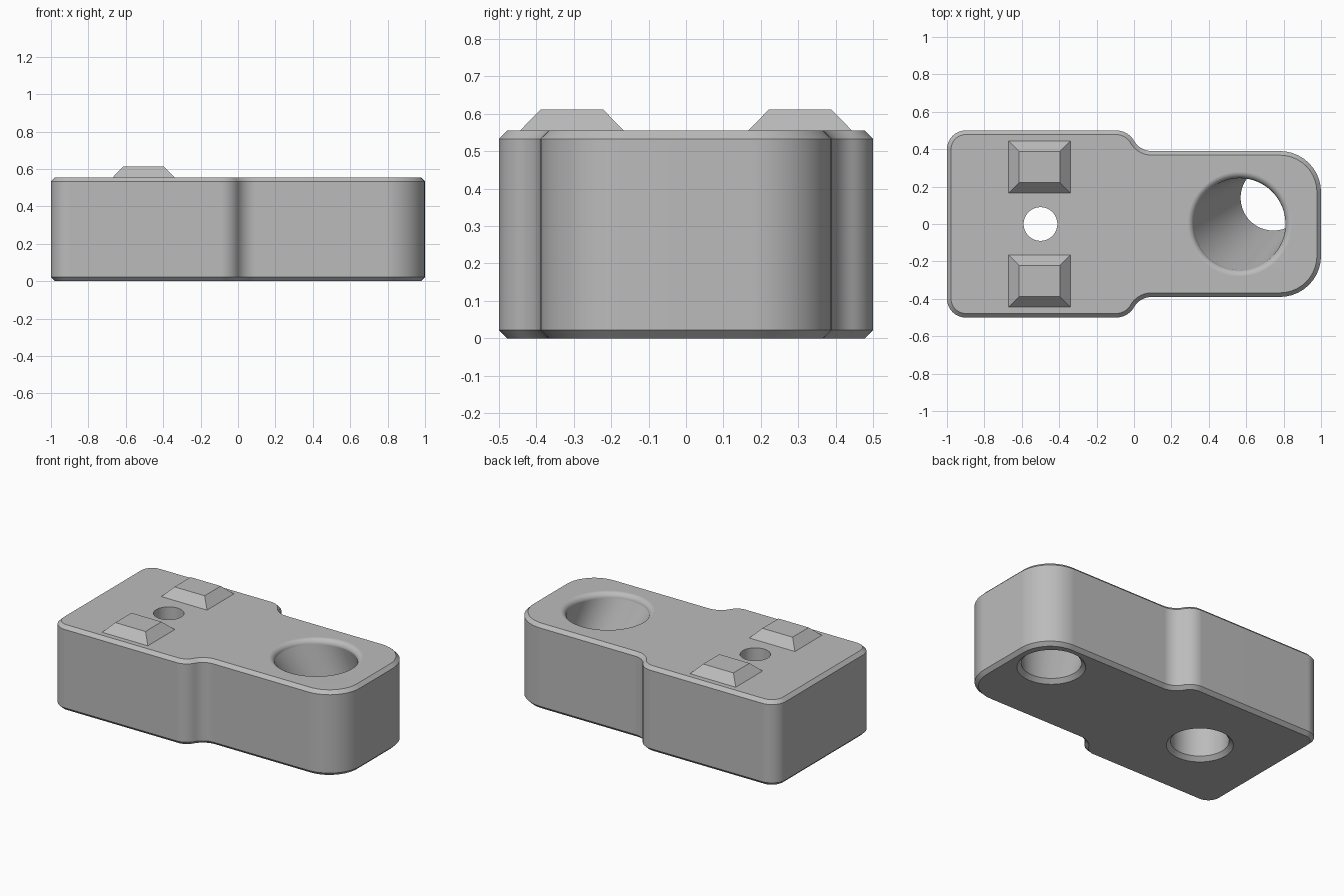
import bpy, bmesh
from math import sin, cos, radians, pi

if "Cube" in bpy.data.objects:
    bpy.data.objects.remove(bpy.data.objects["Cube"], do_unlink=True)

grey = bpy.data.materials.new("plain grey")
grey.use_nodes = True
grey.diffuse_color = (0.5, 0.5, 0.5, 1)
grey.node_tree.nodes["Principled BSDF"].inputs["Base Color"].default_value = (0.5, 0.5, 0.5, 1)

HEIGHT = 0.555
CHAMFER = 0.022


def loft(name, rings):
    """Skin a stack of equal-length rings and close both ends."""
    bm = bmesh.new()
    loops = [[bm.verts.new(p) for p in ring] for ring in rings]
    n = len(loops[0])
    for low, high in zip(loops, loops[1:]):
        for i in range(n):
            j = (i + 1) % n
            bm.faces.new((low[i], low[j], high[j], high[i]))
    bm.faces.new(loops[0][::-1])
    bm.faces.new(loops[-1])
    bmesh.ops.recalc_face_normals(bm, faces=bm.faces)
    mesh = bpy.data.meshes.new(name)
    bm.to_mesh(mesh)
    bm.free()
    mesh.materials.append(grey)
    obj = bpy.data.objects.new(name, mesh)
    bpy.context.collection.objects.link(obj)
    return obj


def arc(cx, cy, r, start, end, steps=10):
    angles = [radians(start + (end - start) * i / steps) for i in range(steps + 1)]
    return [(cx + r * cos(a), cy + r * sin(a)) for a in angles]


def outline(inset):
    """Plan outline: wide block, S-shaped shoulder, rounded narrow end."""
    half = arc(0.78, 0.17, 0.22 - inset, 0, 90)
    half += arc(0.095, 0.5, 0.11 + inset, 270, 210)
    half += arc(-0.095, 0.39, 0.11 - inset, 30, 90)
    half += arc(-0.9, 0.4, 0.1 - inset, 90, 180)
    return half + [(x, -y) for x, y in reversed(half)]


def circle(x, y, z, r, sides=64):
    return [(x + r * cos(2 * pi * i / sides), y + r * sin(2 * pi * i / sides), z)
            for i in range(sides)]


# Body with chamfered top and bottom edges
levels = [(0, CHAMFER), (CHAMFER, 0), (HEIGHT - CHAMFER, 0), (HEIGHT, CHAMFER)]
body = loft("body", [[(x, y, z) for x, y in outline(inset)] for z, inset in levels])

# Slanted tapering bore: chamfered below, rounded lip above
LIP = 0.035
bore = [circle(0.745, 0.14, -0.05, 0.25), circle(0.745, 0.14, 0.025, 0.175)]
for i in range(9):
    a = radians(90 * i / 8)
    bore.append(circle(0.565, 0, HEIGHT - LIP + LIP * sin(a), 0.245 + LIP * (1 - cos(a))))
bore.append(circle(0.565, 0, HEIGHT + 0.1, 0.28))

# Screw hole with a chamfered counterbore below
screw = [circle(-0.5, 0, z, r) for z, r in
         ((-0.05, 0.245), (0.025, 0.17), (0.22, 0.17), (0.22, 0.09), (HEIGHT + 0.1, 0.09))]

bpy.context.view_layer.objects.active = body
for name, rings in (("bore_cutter", bore), ("screw_cutter", screw)):
    cutter = loft(name, rings)
    cutter.hide_render = True
    cut = body.modifiers.new(name, "BOOLEAN")
    cut.operation = "DIFFERENCE"
    cut.solver = "EXACT"
    cut.object = cutter
    bpy.ops.object.modifier_apply(modifier=name)
    bpy.data.objects.remove(cutter, do_unlink=True)

# Smooth curves, crisp chamfers and flat caps
bpy.ops.object.select_all(action="DESELECT")
body.select_set(True)
bpy.ops.object.shade_smooth_by_angle(angle=radians(30))
weighted = body.modifiers.new("flat_caps", "WEIGHTED_NORMAL")
weighted.keep_sharp = True


# Tapered locating lugs on top
def rectangle(x0, x1, y0, y1, z):
    return [(x0, y0, z), (x1, y0, z), (x1, y1, z), (x0, y1, z)]


for name, cy in (("left_lug", -0.305), ("right_lug", 0.305)):
    name = "front_lug" if cy < 0 else "back_lug"
    loft(name, [rectangle(-0.505 - w, -0.505 + w, cy - d, cy + d, z)
                for w, d, z in ((0.165, 0.139, HEIGHT), (0.109, 0.083, 0.612))])
